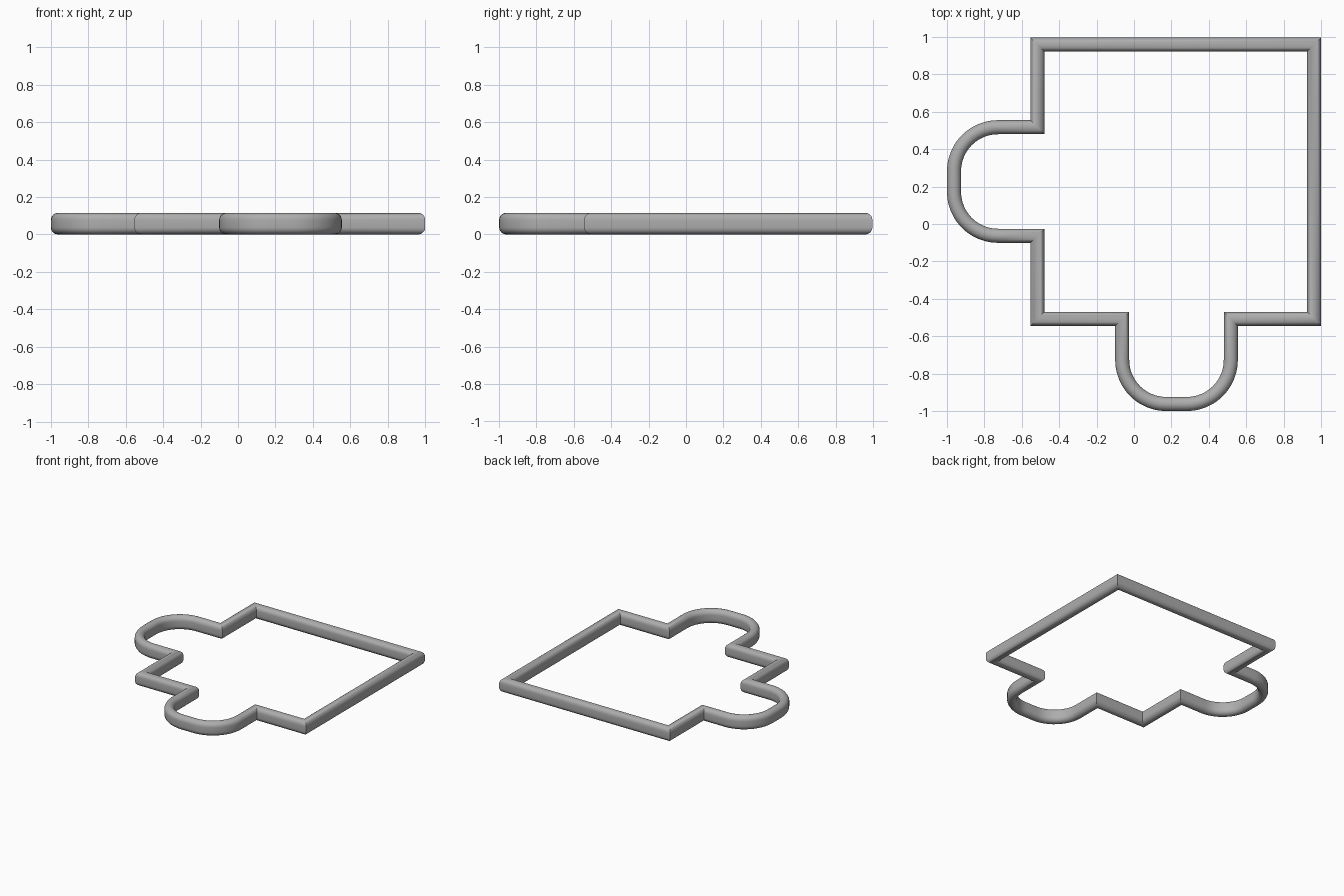
import bpy, bmesh, math
from mathutils import Vector

cube = bpy.data.objects.get("Cube")
if cube:
    bpy.data.objects.remove(cube, do_unlink=True)

HALF_W, HEIGHT = 0.0375, 0.115
LEFT, RIGHT, FRONT, BACK = -0.516, 0.9625, -0.507, 0.959
TAB_MID, TAB_HALF, TAB_END, TAB_R = 0.227, 0.29, -0.9615, 0.235
ARC_STEPS = 12

grey = bpy.data.materials.new("plain grey")
grey.use_nodes = True
grey.diffuse_color = (0.42, 0.42, 0.42, 1)
grey.node_tree.nodes["Principled BSDF"].inputs["Base Color"].default_value = grey.diffuse_color


def tab(base):
    """Rounded tab as (along, outward) points, from the high side to the low side."""
    pts = [(TAB_MID + TAB_HALF, base)]
    for side in (1, -1):
        along = TAB_MID + side * (TAB_HALF - TAB_R)
        arc = [(along + side * TAB_R * math.cos(a), TAB_END + TAB_R - TAB_R * math.sin(a))
               for a in (i * math.pi / 2 / ARC_STEPS for i in range(ARC_STEPS + 1))]
        pts += arc[::side]
    return pts + [(TAB_MID - TAB_HALF, base)]


# Outline, counter-clockwise from the back right corner
path = [(RIGHT, BACK), (LEFT, BACK)]
path += [(out, along) for along, out in tab(LEFT)]
path += [(LEFT, FRONT)]
path += tab(FRONT)[::-1]
path += [(RIGHT, FRONT)]
path = [Vector(p) for p in path]

# Upright rounded bar section as (sideways, height)
section = []
for centre, start in ((HEIGHT - HALF_W, 0), (HALF_W, math.pi)):
    for i in range(13):
        a = start + math.pi * i / 12
        section.append((HALF_W * math.cos(a), centre + HALF_W * math.sin(a)))

# Sweep the section along the closed outline with mitred corners
bm = bmesh.new()
rings = []
for i, p in enumerate(path):
    d0 = (p - path[i - 1]).normalized()
    d1 = (path[(i + 1) % len(path)] - p).normalized()
    n0, n1 = Vector((d0.y, -d0.x)), Vector((d1.y, -d1.x))
    mitre = (n0 + n1) / (1 + n0.dot(n1))
    rings.append([bm.verts.new((*(p + mitre * s), z)) for s, z in section])
for i, ring in enumerate(rings):
    after = rings[(i + 1) % len(rings)]
    for j in range(len(section)):
        k = (j + 1) % len(section)
        bm.faces.new((ring[j], ring[k], after[k], after[j]))
bmesh.ops.recalc_face_normals(bm, faces=bm.faces)

mesh = bpy.data.meshes.new("outline_rim")
bm.to_mesh(mesh)
bm.free()
mesh.materials.append(grey)
rim = bpy.data.objects.new("outline_rim", mesh)
bpy.context.collection.objects.link(rim)
bpy.ops.object.select_all(action="DESELECT")
rim.select_set(True)
bpy.context.view_layer.objects.active = rim
bpy.ops.object.shade_smooth_by_angle(angle=math.radians(35))
